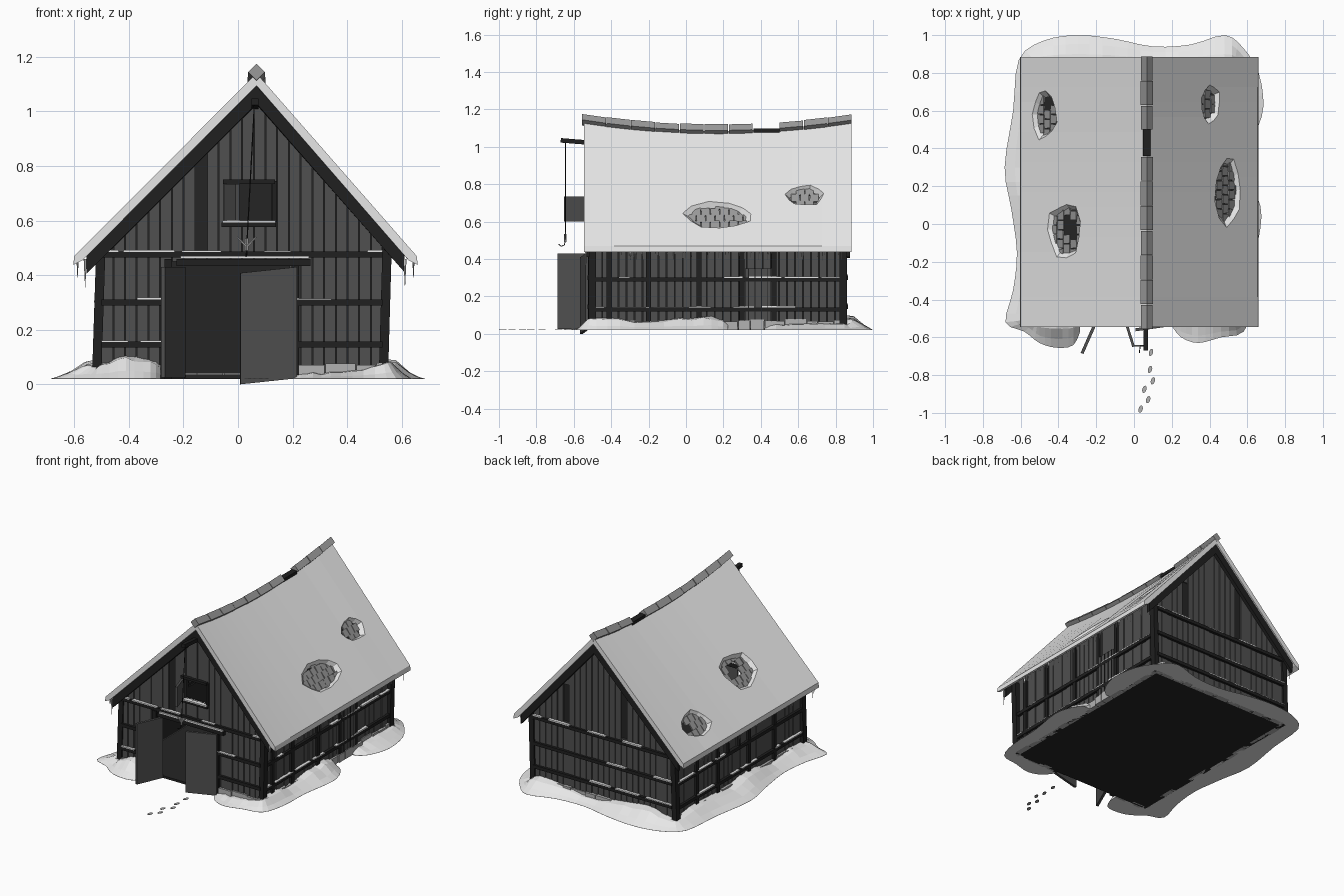
import bpy, bmesh, random
from math import cos, sin, pi, sqrt
from mathutils import Vector as V, Matrix

random.seed(4)
rnd = random.uniform
cube = bpy.data.objects.get("Cube")
if cube:
    bpy.data.objects.remove(cube)


def material(name, value):
    m = bpy.data.materials.new(name)
    m.use_nodes = True
    col = (value, value, value, 1)
    m.diffuse_color = col
    m.node_tree.nodes["Principled BSDF"].inputs["Base Color"].default_value = col
    return m


SNOW = material("snow", 0.8)
WOOD = material("weathered wood", 0.08)
BEAM = material("dark timber", 0.014)
INSIDE = material("dark interior", 0.018)
TILE = material("roof tile", 0.32)
STONE = material("stone", 0.45)
ICE = material("ice", 0.6)


def finish(name, bm, mat):
    bmesh.ops.recalc_face_normals(bm, faces=bm.faces)
    me = bpy.data.meshes.new(name)
    bm.to_mesh(me)
    bm.free()
    me.materials.append(mat)
    ob = bpy.data.objects.new(name, me)
    bpy.context.collection.objects.link(ob)
    return ob


def loft(bm, sections):
    rings = [[bm.verts.new(p) for p in s] for s in sections]
    n = len(rings[0])
    for a, b in zip(rings, rings[1:]):
        for i in range(n):
            bm.faces.new((a[i], a[(i + 1) % n], b[(i + 1) % n], b[i]))
    bm.faces.new(rings[0])
    bm.faces.new(rings[-1])


def box(bm, c, s, rot=Matrix()):
    bmesh.ops.create_cube(bm, size=1, matrix=Matrix.Translation(c) @ rot.to_4x4() @ Matrix.Diagonal((*s, 1)))


def span(bm, p, q):
    box(bm, (p + q) / 2, [abs(k) for k in q - p])


def rod(bm, p, q, r1, r2, sides=5):
    p, q = V(p), V(q)
    rot = (q - p).to_track_quat('Z', 'Y').to_matrix().to_4x4()
    bmesh.ops.create_cone(bm, cap_ends=True, segments=sides, radius1=r1, radius2=r2,
                          depth=(q - p).length, matrix=Matrix.Translation((p + q) / 2) @ rot)


def slab(bm, p, q, z0, z1, th, drop=0):
    p, q = V((*p, 0)), V((*q, 0))
    n = (q - p).cross(V((0, 0, 1))).normalized() * th / 2
    loft(bm, [[e + n * s + V((0, 0, z - d)) for s, z in ((1, z0), (1, z1), (-1, z1), (-1, z0))]
              for e, d in ((p, 0), (q, drop))])


# Sagging roof shape
RX, EL, ER, EZ = 0.068, -0.6, 0.655, 0.47
Y0, Y1 = -0.545, 0.885


def ridge(y):
    return 1.085 + 0.055 * ((y - 0.17) / 0.715) ** 2


def roof_z(x, y):
    t = (x - RX) / ((ER if x > RX else EL) - RX)
    return ridge(y) + (EZ - ridge(y)) * t


def band(y, inset, up, low):
    a, b = EL + inset, ER - inset
    return [V((x, y, roof_z(x, y) - o)) for x, o in
            ((a, up), (RX, up), (b, up), (b, low), (RX, low), (a, low))]


def snow_section(y):
    r = ridge(y)
    return [V((x, y, z)) for x, z in ((EL, EZ), (RX, r), (ER, EZ), (ER + .004, .438), (ER - .03, .455),
                                      (RX, r - .045), (EL + .03, .455), (EL - .004, .438))]


ys = [Y0 + (Y1 - Y0) * i / 18 for i in range(19)]
bm = bmesh.new()
loft(bm, [snow_section(y) for y in ys])
roof_snow = finish("roof_snow", bm, SNOW)
bm = bmesh.new()
loft(bm, [band(y, .032, .047, .068) for y in ys])
roof_deck = finish("roof_deck", bm, BEAM)
bm = bmesh.new()
for y in (-.537, .855):
    loft(bm, [band(y, .045, .046, .11), band(y + .022, .045, .046, .11)])
finish("barge_boards", bm, BEAM)

# Holes in the snow, with tiles below and two broken right through
snow_cut, deck_cut, tiles = bmesh.new(), bmesh.new(), bmesh.new()
for x, y, rs, ry, broken in ((.5, .18, .095, .18, None), (.405, .635, .07, .1, None),
                             (-.37, -.03, .11, .14, (.01, -.03)), (-.475, .58, .085, .13, (.09, -.03))):
    edge = V((ER if x > RX else EL, y, EZ))
    s = (edge - V((RX, y, ridge(y)))).normalized()
    t = V((0, 1, 0))
    n = s.cross(t)
    n *= 1 if n.z > 0 else -1
    c = V((x, y, roof_z(x, y)))
    rot = Matrix((s, t, n)).transposed()
    shape = [(cos(a) * k, sin(a) * k) for a, k in ((2 * pi * i / 11, rnd(.85, 1.12)) for i in range(11))]
    loft(snow_cut, [[c + s * u * rs * k + t * v * ry * k + n * h for u, v in shape]
                    for h, k in ((.02, 1.2), (-.034, .78))])
    if broken:
        hole = c + t * broken[0] + s * broken[1]
        loft(deck_cut, [[hole + (s * u + t * v) * .055 + n * h for u, v in shape] for h in (.01, -.12)])
        box(deck_cut, hole + s * .03, (.07, .03, .2), rot)
    for i in range(-3, 4):
        for j in range(-4, 5):
            u, v = i * .047, (j + (i % 2) / 2) * .05
            p = c + s * u + t * v
            gone = broken and (p - hole).length < .06
            if (u / rs) ** 2 + (v / ry) ** 2 < 1 and not gone:
                tilt = Matrix.Rotation(rnd(-.08, .08), 3, 'Z') @ Matrix.Rotation(.1, 3, 'Y')
                box(tiles, p - n * rnd(.022, .026), (.05, .046, .009), rot @ tilt)
finish("exposed_tiles", tiles, TILE)
for target, cut in ((roof_snow, snow_cut), (roof_deck, deck_cut)):
    cutter = finish("hole_cutter", cut, target.data.materials[0])
    cutter.hide_render = True
    mod = target.modifiers.new("holes", 'BOOLEAN')
    mod.operation, mod.solver, mod.object = 'DIFFERENCE', 'EXACT', cutter
    target.data = bpy.data.meshes.new_from_object(target.evaluated_get(bpy.context.evaluated_depsgraph_get()))
    target.modifiers.clear()
    bpy.data.objects.remove(cutter)

# Ridge caps with one missing stretch
bm = bmesh.new()
for start, end, count in ((-.555, .36, 7), (.5, .89, 3)):
    step = (end - start) / count
    for i in range(count):
        a, b = start + i * step, start + (i + 1) * step - .004
        w = rnd(.03, .033)
        loft(bm, [[V((RX + u * w, y, ridge(y) + .003 + v * w)) for u, v in ((-1, 0), (0, 1), (1, 0), (0, -1))]
                  for y in (a, b)])
finish("ridge_caps", bm, TILE)
bm = bmesh.new()
box(bm, (RX, .43, ridge(.43) - .005), (.04, .14, .02))
finish("ridge_beam", bm, BEAM)

# Walls: placement, range, top, real openings, missing boards, posts, rails
DOOR, LOFT = (-.25, .2, 0, .45), (-.04, .13, .6, .74)
WALLS = {
    "front": (lambda a, z, d: V((a, -.5 - d, z)), -.5, .53, lambda a: roof_z(a, Y0) - .068,
              [DOOR, LOFT], [(-.165, -.125, .48, .87)], [], (.145, .3, .475)),
    "back": (lambda a, z, d: V((a, .84 + d, z)), -.5, .53, lambda a: roof_z(a, Y1) - .068,
             [], [(-.17, -.12, .5, .86), (.29, .335, .5, .75)], [], (.145, .3, .475)),
    "right": (lambda a, z, d: V((.525 + d, a, z)), -.49, .84, lambda a: .54,
              [], [], (-.41, -.2, .07, .3, .47), (.13, .29)),
    "left": (lambda a, z, d: V((-.5 - d, a, z)), -.49, .84, lambda a: .5,
             [(.18, .29, .29, .4)], [], (-.2, .07, .4, .62), (.13, .29)),
}


def boards(bm, place, a0, a1, top, openings, count, gap, d0, d1, jitter):
    step = (a1 - a0) / count
    for i in range(count):
        a, b = a0 + i * step + gap, a0 + (i + 1) * step - gap
        z, parts, d = .04, [], d1 + rnd(0, jitter)
        for o in sorted((o for o in openings if o[0] < (a + b) / 2 < o[1]), key=lambda o: o[2]):
            if o[2] > z:
                parts.append((z, o[2], o[2]))
            z = o[3]
        parts.append((z, max(top(a), z + .01), max(top(b), z + .01)))
        for low, ta, tb in parts:
            loft(bm, [[place(a, low, k), place(b, low, k), place(b, tb, k), place(a, ta, k)] for k in (d0, d)])


planks, backing, beams, caps, stones = (bmesh.new() for _ in range(5))
for name, (place, a0, a1, top, real, missing, posts, rails) in WALLS.items():
    boards(planks, place, a0, a1, top, real + missing, round((a1 - a0) / .043), .0018, 0, .007, .005)
    boards(backing, place, a0, a1, top, real, 48, 0, -.012, -.002, 0)
    for a in posts:
        span(beams, place(a - .014, .05, 0), place(a + .014, top(a), .022))
    for z in rails:
        pieces = [(a0, -.25), (.2, a1)] if name == "front" and z < .45 else [(a0, a1)]
        for a, b in pieces:
            span(beams, place(a, z - .011, 0), place(b, z + .011, .026))
            while a < b - .05:
                e = min(b, a + rnd(.05, .2))
                if random.random() < .6:
                    span(caps, place(a, z + .01, .006), place(e, z + rnd(.014, .018), .027))
                a = e + rnd(.01, .06)
    a = a0
    while a < a1 - .02:
        e = min(a1, a + rnd(.06, .12))
        if name != "front" or e < -.25 or a > .2:
            span(stones, place(a + .002, .02, -.01), place(e - .002, rnd(.065, .08), rnd(.015, .03)))
        a = e
finish("wall_planks", planks, WOOD)
finish("wall_backing", backing, INSIDE)
finish("foundation_stones", stones, STONE)

# Corner posts, door frame, loft frame, side window frame, hoist
for xb, xt in ((-.518, -.502), (.533, .547)):
    for y in (-.5, .842):
        loft(beams, [[V((x + u * .017, y + v * .02, z)) for u, v in ((-1, -1), (1, -1), (1, 1), (-1, 1))]
                     for x, z in ((xb, .03), (xt, .52))])
for x in (-.255, .21):
    box(beams, (x, -.505, .24), (.028, .04, .44))
box(beams, (.02, -.51, .447), (.49, .05, .026))
box(caps, (.025, -.512, .465), (.47, .05, .009))
for x in (-.045, .135):
    box(beams, (x, -.506, .67), (.016, .03, .15))
for z, w in ((.585, .2), (.742, .19)):
    box(beams, (.04, -.51, z), (w, .04, .016))
box(caps, (.04, -.512, .596), (.195, .04, .007))
for y in (.175, .295):
    box(beams, (-.508, y, .345), (.03, .014, .12))
box(beams, (.062, -.585, 1.028), (.026, .17, .024), Matrix.Rotation(-.08, 3, 'X'))
finish("timber_frame", beams, BEAM)
finish("beam_snow", caps, SNOW)

# Doors and shutter
bm = bmesh.new()
slab(bm, (-.2, -.515), (-.275, -.685), .025, .43, .016)
slab(bm, (.215, -.53), (.008, -.56), .022, .43, .016, .022)
slab(bm, (-.045, -.515), (-.002, -.65), .6, .735, .014)
box(bm, (.543, .385, .21), (.014, .14, .28))
finish("doors_and_shutter", bm, WOOD)
bm = bmesh.new()
for i in range(4):
    box(bm, (.551, .335 + i * .034, .21), (.003, .005, .28))
finish("side_door_gaps", bm, BEAM)

# Rope and hook
bm = bmesh.new()
path = [(.06, -.645, 1.02), (.032, -.645, .5), (.032, -.65, .475), (.03, -.668, .468), (.03, -.682, .48)]
for p, q in zip(path, path[1:]):
    rod(bm, p, q, .0025, .0025)
finish("hoist_rope", bm, BEAM)
bm = bmesh.new()
for side in (-1, 1):
    rod(bm, (.032, -.645, .505), (.032 + side * .035, -.645, .54), .005, .003)
rod(bm, (.032, -.645, .49), (.032, -.645, .535), .006, .006)
finish("grapple", bm, STONE)

# Icicles along the eaves
bm = bmesh.new()
for x in (EL + .012, ER - .012):
    for i in range(38):
        y = rnd(Y0 + .02, Y1 - .02)
        rod(bm, (x, y, .45), (x, y, .435 - rnd(.01, .05)), .004, .0005)
for x in (-.56, .612):
    rod(bm, (x, -.535, .46), (x, -.535, .355), .006, .0005)
finish("icicles", bm, ICE)

# Floor slab
bm = bmesh.new()
span(bm, V((-.52, -.51, .02)), V((.545, .855, .035)))
finish("floor", bm, INSIDE)

# Snow drifts: outer edge points with height at the wall
DRIFTS = (
    [(.2, -.54, .03), (.25, -.6, .04), (.34, -.63, .045), (.46, -.6, .06), (.58, -.57, .085), (.63, -.42, .09),
     (.64, -.2, .065), (.675, .04, .09), (.64, .17, .085), (.58, .24, .03)],
    [(.58, .42, .03), (.64, .48, .05), (.685, .62, .06), (.66, .8, .06), (.58, .93, .06), (.48, 1, .09),
     (.3, .95, .07), (.1, .94, .05), (-.1, .98, .08), (-.3, 1, .1), (-.48, .97, .07), (-.61, .87, .06),
     (-.64, .6, .09), (-.685, .3, .07), (-.65, .08, .1), (-.62, -.15, .06), (-.64, -.35, .08), (-.68, -.52, .07),
     (-.58, -.57, .07), (-.5, -.63, .08), (-.41, -.655, .1), (-.32, -.64, .09), (-.275, -.54, .07)])
bm = bmesh.new()
for pts in DRIFTS:
    p = [V(q) for q in pts]
    p = [p[0]] + p + [p[-1]]
    sections = []
    for a, b, c, d in zip(p, p[1:], p[2:], p[3:]):
        for k in (0, .33, .67):
            o = b + (c - a) * k / 2 + (a * 2 - b * 5 + c * 4 - d) * k * k / 2 + (b * 3 - a - c * 3 + d) * k ** 3 / 2
            w = V((min(max(o.x, -.505), .53), min(max(o.y, -.5), .845), 0))
            f = V((o.x, o.y, 0))
            h = o.z + rnd(-.006, .006)
            sections.append([w.lerp(f, u) + V((0, 0, z)) for u, z in
                             ((0, .02), (0, h), (.35, .02 + (h - .02) * rnd(.75, .95)),
                              (.7, .02 + (h - .02) * .35), (1, .021), (1, .02))])
    loft(bm, sections)
finish("snow_drifts", bm, SNOW)

# Footprints leading to the door
bm = bmesh.new()
for x, y in ((.09, -.68), (.085, -.77), (.1, -.83), (.055, -.875), (.075, -.93), (.035, -.98)):
    turn = Matrix.Translation((x, y, .022)) @ Matrix.Rotation(-.3, 4, 'Z')
    bmesh.ops.create_cone(bm, cap_ends=True, segments=10, radius1=1, radius2=1, depth=1,
                          matrix=turn @ Matrix.Diagonal((.011, .02, .003, 1)))
finish("footprints", bm, STONE)
